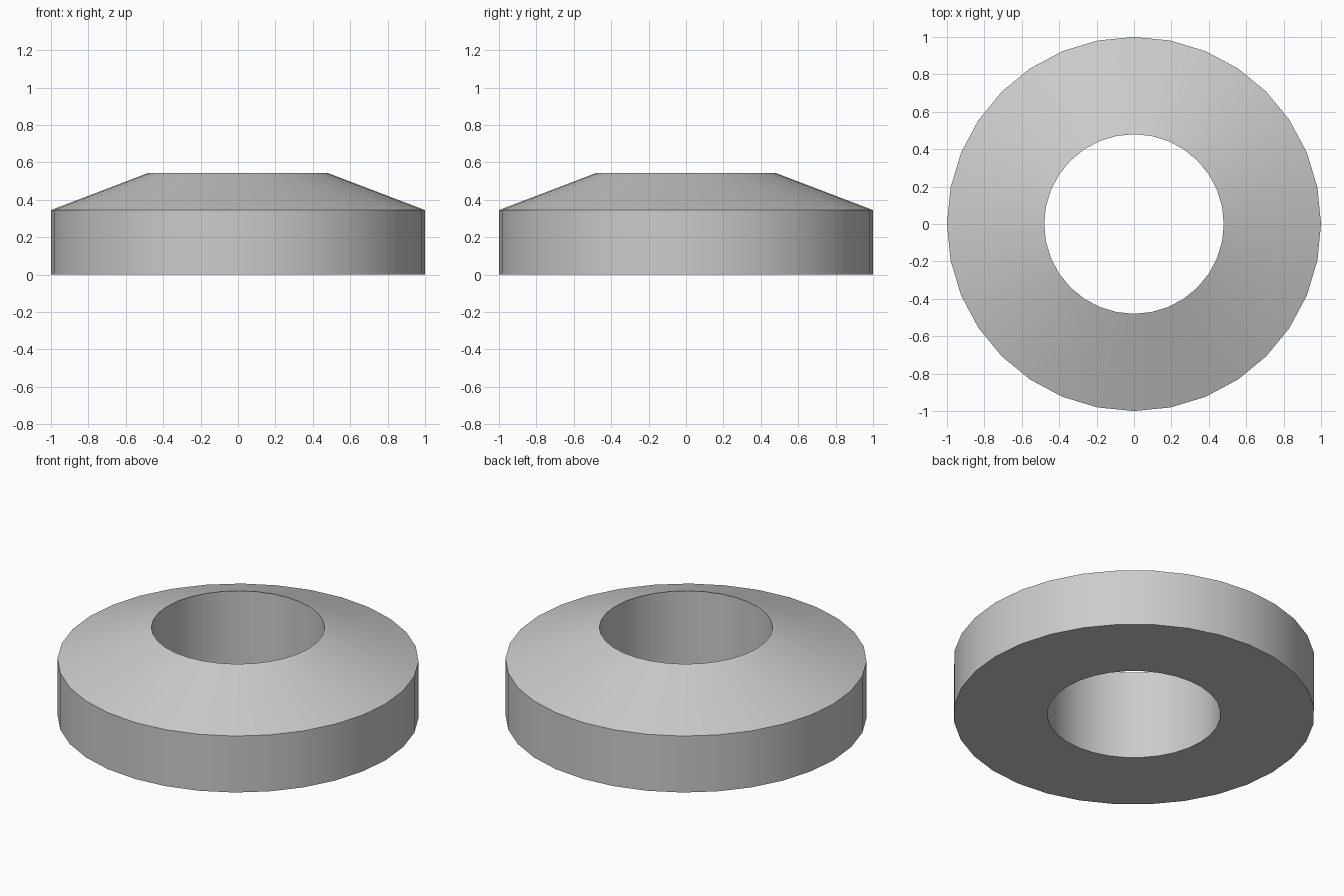
import bpy, bmesh
from math import radians, tau
from mathutils import Matrix

if "Cube" in bpy.data.objects:
    bpy.data.objects.remove(bpy.data.objects["Cube"])

SIDES = 32
# Ring cross-section (radius, height)
PROFILE = [(0.48, 0.0), (1.0, 0.0), (1.0, 0.345), (0.48, 0.543)]

# Spin the cross-section into a bevelled washer
bm = bmesh.new()
rings = []
for i in range(SIDES):
    turn = Matrix.Rotation(tau * i / SIDES, 3, 'Z')
    rings.append([bm.verts.new(turn @ Matrix.Identity(3).col[0] * r + Matrix.Identity(3).col[2] * z)
                  for r, z in PROFILE])
n = len(PROFILE)
for i in range(SIDES):
    a, b = rings[i], rings[(i + 1) % SIDES]
    for j in range(n):
        k = (j + 1) % n
        bm.faces.new((a[j], b[j], b[k], a[k]))
bmesh.ops.recalc_face_normals(bm, faces=bm.faces[:])

mesh = bpy.data.meshes.new("conical_washer")
bm.to_mesh(mesh)
bm.free()
washer = bpy.data.objects.new("conical_washer", mesh)
bpy.context.collection.objects.link(washer)

# Smooth round walls, crisp rims
bpy.context.view_layer.objects.active = washer
washer.select_set(True)
bpy.ops.object.shade_smooth_by_angle(angle=radians(18))
